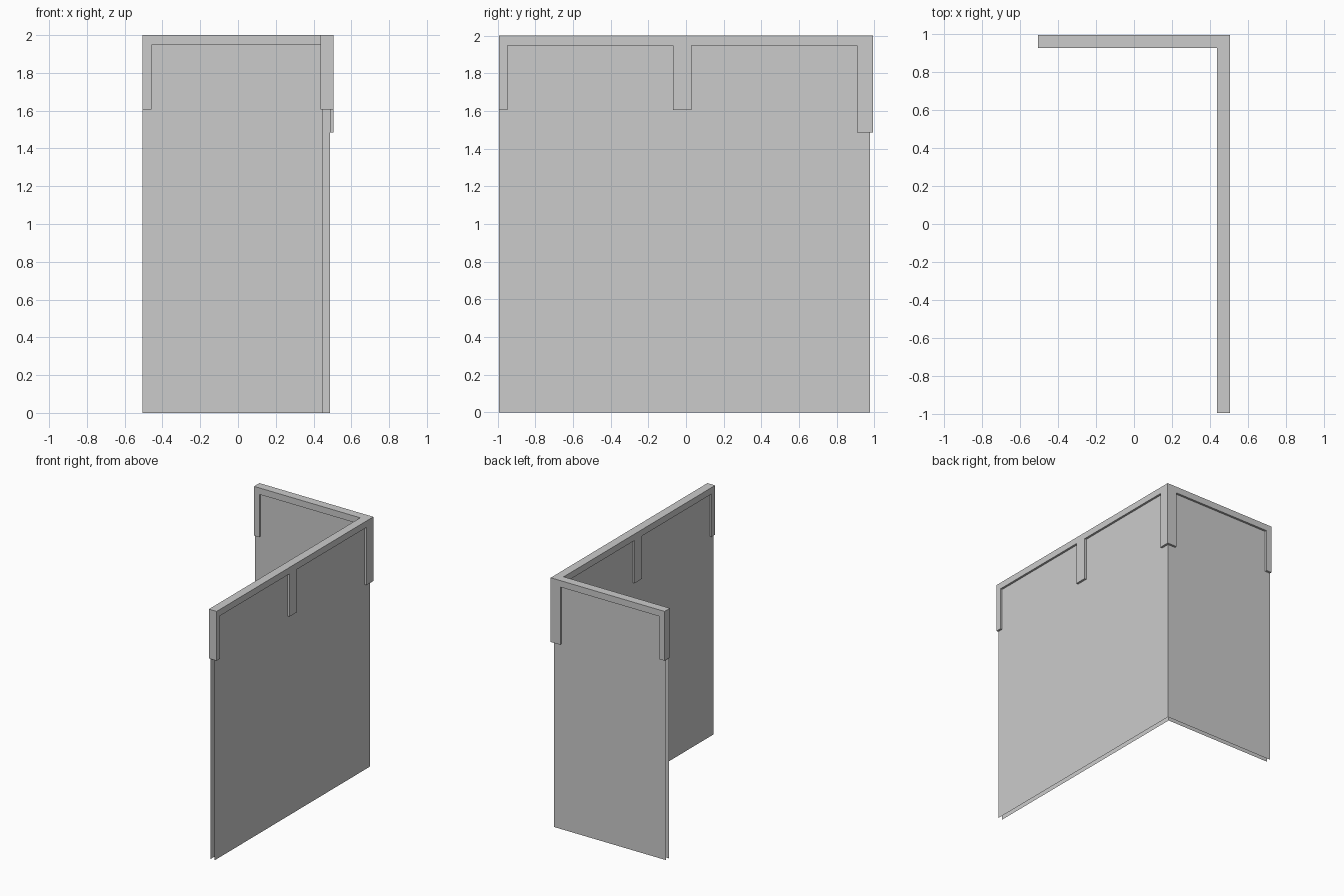
import bpy, bmesh

if "Cube" in bpy.data.objects:
    bpy.data.objects.remove(bpy.data.objects["Cube"])

X, Y = 0.505, 0.993          # outer half extents
T, G = 0.068, 0.017          # frame thickness, inset of wall skins
TOP, BEAM, TAB, CORNER = 2.0, 1.948, 1.605, 1.485


def finish(name, bm):
    me = bpy.data.meshes.new(name)
    bm.to_mesh(me)
    bm.free()
    ob = bpy.data.objects.new(name, me)
    bpy.context.collection.objects.link(ob)
    return ob


def prism(name, pts, z0, z1):
    bm = bmesh.new()
    f = bm.faces.new([bm.verts.new((x, y, z0)) for x, y in pts])
    r = bmesh.ops.extrude_face_region(bm, geom=[f], use_keep_orig=True)
    vs = [g for g in r["geom"] if isinstance(g, bmesh.types.BMVert)]
    bmesh.ops.translate(bm, verts=vs, vec=(0, 0, z1 - z0))
    bmesh.ops.recalc_face_normals(bm, faces=bm.faces)
    return finish(name, bm)


def rect(x0, x1, y0, y1):
    return [(x0, y0), (x1, y0), (x1, y1), (x0, y1)]


def skin(name, inset, inward):
    # L-shaped sheet following the corner at a given inset
    path = [(-X, Y - inset), (X - inset, Y - inset), (X - inset, -Y)]
    bm = bmesh.new()
    lo = [bm.verts.new((x, y, 0)) for x, y in path]
    hi = [bm.verts.new((x, y, BEAM)) for x, y in path]
    for i in range(2):
        f = bm.faces.new((lo[i], lo[i + 1], hi[i + 1], hi[i]))
        f.normal_update()
        if (f.normal.x + f.normal.y < 0) != inward:
            f.normal_flip()
    return finish(name, bm)


# Two wall skins, open at the ends and bottom
skin("wall_outer", G, False)
skin("wall_inner", T - G + 0.003, True)

# L-shaped cap along the top
prism("top_cap", [(-X, Y), (X, Y), (X, -Y), (X - T, -Y), (X - T, Y - T), (-X, Y - T)], BEAM, TOP)

# Corner strip wrapped around the outside
W = 0.085
prism("corner_trim", [(X, Y), (X - W, Y), (X - W, Y - G), (X - G, Y - G), (X - G, Y - W), (X, Y - W)], CORNER, BEAM)

# Tabs clasping both faces at the free ends and mid wall; (footprint, thin axis)
tabs = {
    "side_end": rect(X - T, X, -Y, -0.947),
    "side_middle": rect(X - T, X, -0.068, 0.028),
    "back_end": rect(-X, -0.458, Y - T, Y),
}
for name, fp in tabs.items():
    (x0, y0), _, (x1, y1), _ = fp
    if name.startswith("side"):
        halves = rect(x0, x0 + G, y0, y1), rect(x1 - G, x1, y0, y1)
    else:
        halves = rect(x0, x1, y0, y0 + G), rect(x0, x1, y1 - G, y1)
    for half, side in zip(halves, ("inner", "outer")):
        prism(f"{name}_tab_{side}", half, TAB, BEAM)
    # filler closing the free end between the two halves
    if name == "side_end":
        prism("side_end_fill", rect(x0 + G, x1 - G, y0, y1), TAB, BEAM)
    elif name == "back_end":
        prism("back_end_fill", rect(x0, x1, y0 + G, y1 - G), TAB, BEAM)
